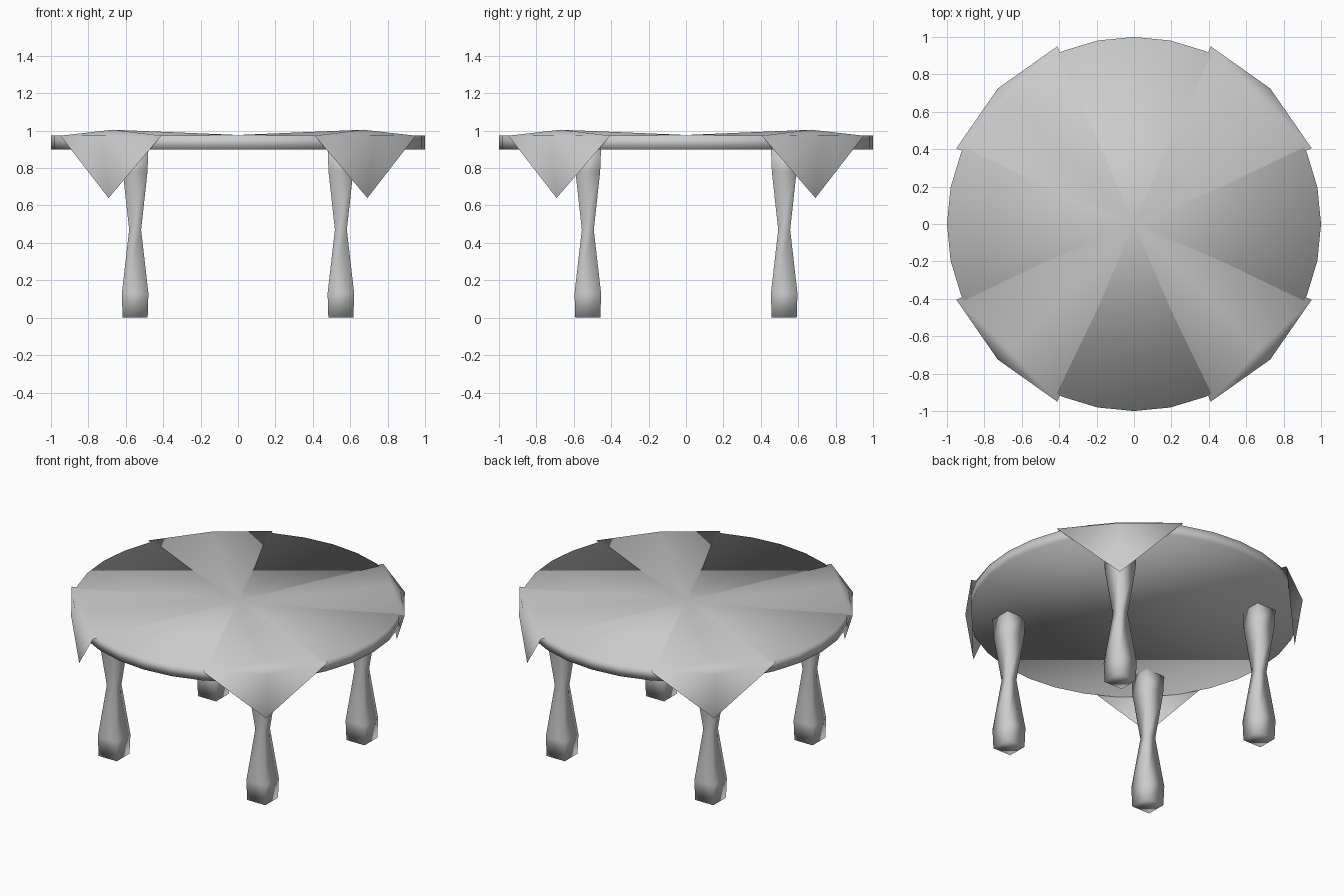
import bpy, bmesh

if "Cube" in bpy.data.objects:
    bpy.data.objects.remove(bpy.data.objects["Cube"])


def mesh_object(name, verts, faces):
    mesh = bpy.data.meshes.new(name)
    mesh.from_pydata(verts, [], faces)
    bm = bmesh.new()
    bm.from_mesh(mesh)
    bmesh.ops.remove_doubles(bm, verts=bm.verts, dist=0.0005)
    bmesh.ops.recalc_face_normals(bm, faces=bm.faces)
    bm.to_mesh(mesh)
    bm.free()
    for p in mesh.polygons:
        p.use_smooth = True
    obj = bpy.data.objects.new(name, mesh)
    bpy.context.collection.objects.link(obj)
    return obj


# Round table top
bpy.ops.mesh.primitive_cylinder_add(vertices=32, radius=1, depth=0.075,
                                    location=(0, 0, 0.9375))
top = bpy.context.object
top.name = "table_top"
bpy.ops.object.shade_smooth()

# Square waisted legs: (height, half width)
profile = [(0, 0.067), (0.13, 0.071), (0.47, 0.032), (0.78, 0.066), (0.91, 0.071)]


def leg(name, cx, cy):
    verts = [(cx + sx * w, cy + sy * w, z) for z, w in profile
             for sx, sy in ((-1, -1), (1, -1), (1, 1), (-1, 1))]
    faces = [(4 * r + i, 4 * r + (i + 1) % 4, 4 * r + 4 + (i + 1) % 4, 4 * r + 4 + i)
             for r in range(len(profile) - 1) for i in range(4)]
    faces += [(3, 2, 1, 0), tuple(range(len(verts) - 4, len(verts)))]
    mesh_object(name, verts, faces)


for sx, side in ((-1, "left"), (1, "right")):
    for sy, end in ((-1, "front"), (1, "back")):
        leg(f"{end}_{side}_leg", sx * 0.55, sy * 0.525)

# Tablecloth: one corner (centre, sides, fold, bulge, hanging tip) mirrored four ways
corner = [(0, 0, 0.977), (0.41, 0.95, 0.973), (0.95, 0.405, 0.973),
          (0.67, 0.67, 1.005), (0.728, 0.725, 0.955), (0.692, 0.692, 0.64)]
verts, faces = [], []
for sx in (-1, 1):
    for sy in (-1, 1):
        b = len(verts)
        verts += [(x * sx, y * sy, z) for x, y, z in corner]
        for f in ((0, 3, 1), (0, 2, 3), (3, 4, 1), (3, 2, 4), (1, 4, 5), (4, 2, 5)):
            f = tuple(b + i for i in f)
            faces.append(f if sx * sy > 0 else f[::-1])
cloth = mesh_object("tablecloth", verts, faces)
# Keep the upper side of the open cloth facing up
if sum(p.normal.z * p.area for p in cloth.data.polygons) < 0:
    cloth.data.flip_normals()
